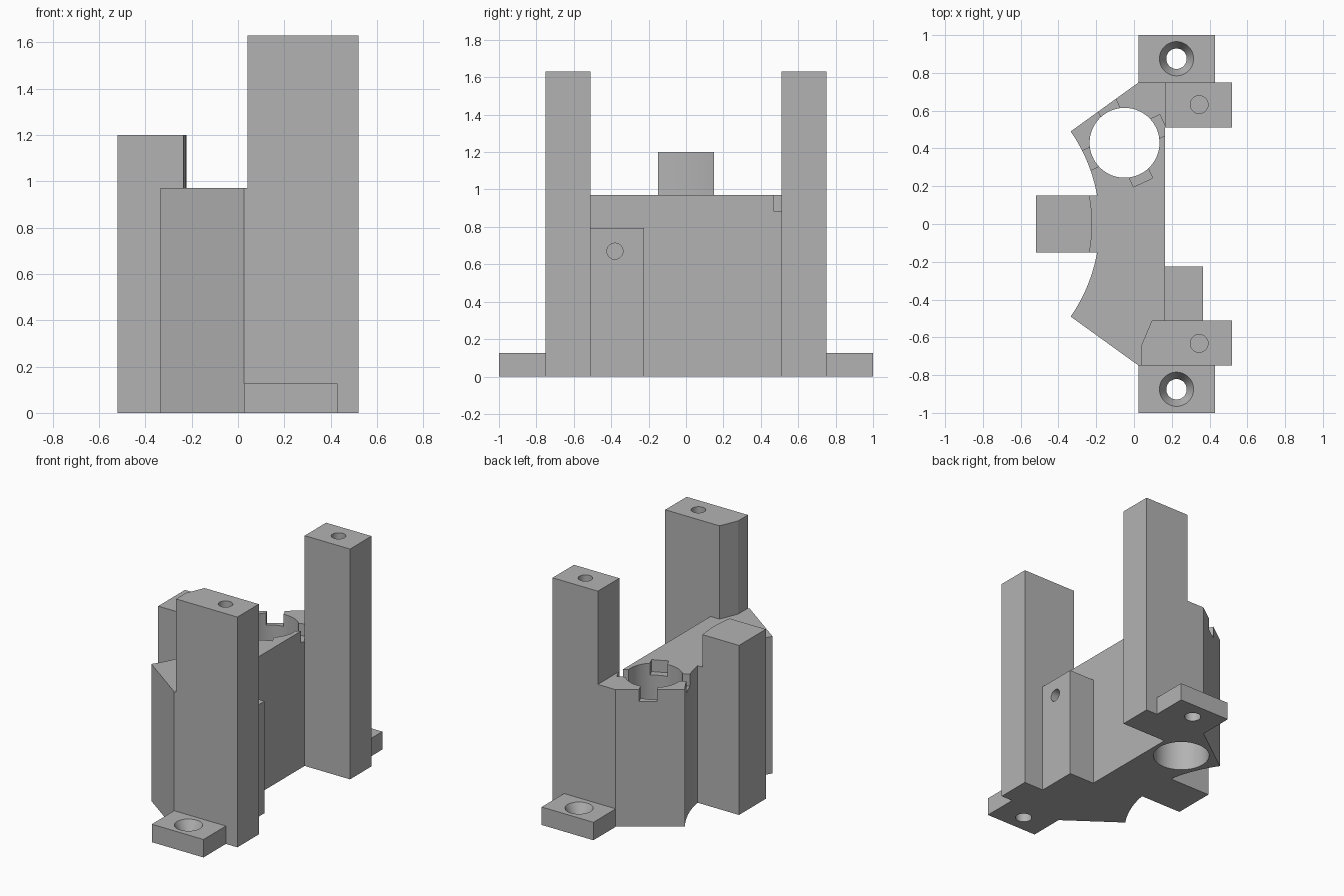
import bpy, bmesh, math
from mathutils import Matrix, Vector

cube = bpy.data.objects.get("Cube")
if cube:
    bpy.data.objects.remove(cube, do_unlink=True)

# Single plain grey material
grey = bpy.data.materials.new("plain grey")
grey.use_nodes = True
COLOUR = (0.45, 0.45, 0.45, 1)
grey.diffuse_color = COLOUR
grey.node_tree.nodes["Principled BSDF"].inputs["Base Color"].default_value = COLOUR


def make_object(name, bm):
    bmesh.ops.recalc_face_normals(bm, faces=bm.faces)
    mesh = bpy.data.meshes.new(name)
    bm.to_mesh(mesh)
    bm.free()
    obj = bpy.data.objects.new(name, mesh)
    mesh.materials.append(grey)
    bpy.context.collection.objects.link(obj)
    return obj


def prism(name, outline, bottom, top):
    """Extrude a plan outline from bottom to top."""
    bm = bmesh.new()
    face = bm.faces.new([bm.verts.new((x, y, bottom)) for x, y in outline])
    extruded = bmesh.ops.extrude_face_region(bm, geom=[face])["geom"]
    verts = [v for v in extruded if isinstance(v, bmesh.types.BMVert)]
    bmesh.ops.translate(bm, verts=verts, vec=(0, 0, top - bottom))
    return make_object(name, bm)


def block(name, x0, x1, y0, y1, z0, z1):
    return prism(name, [(x0, y0), (x1, y0), (x1, y1), (x0, y1)], z0, z1)


def cone_cutter(centre, low_radius, high_radius, depth, axis="Z"):
    bm = bmesh.new()
    turn = Matrix.Rotation(math.pi / 2, 4, "Y") if axis == "X" else Matrix()
    bmesh.ops.create_cone(bm, cap_ends=True, segments=64, radius1=low_radius,
                          radius2=high_radius, depth=depth,
                          matrix=Matrix.Translation(centre) @ turn)
    cutter = make_object("hole_cutter", bm)
    cutter.hide_render = True
    return cutter


def cut(obj, cutters):
    """Subtract each cutter from the part, then discard it."""
    bpy.context.view_layer.objects.active = obj
    for cutter in cutters:
        mod = obj.modifiers.new("cut", "BOOLEAN")
        mod.operation = "DIFFERENCE"
        mod.solver = "EXACT"
        mod.object = cutter
        bpy.ops.object.modifier_apply(modifier=mod.name)
        bpy.data.objects.remove(cutter, do_unlink=True)


def arc(radius, y0, y1, steps=16):
    """Points on a circle about the curved back recess axis."""
    ys = [y0 + (y1 - y0) * i / steps for i in range(steps + 1)]
    return [(-1.042 + math.sqrt(radius ** 2 - y * y), y) for y in ys]


parts = []

# Main body with concave flanks
outline = [(0.165, -0.75), (0.165, 0.75), (0.025, 0.75)]
outline += arc(0.86, 0.49, 0.15) + [(-0.3, 0.15), (-0.3, -0.15)]
outline += arc(0.86, -0.15, -0.49) + [(0.025, -0.75)]
body = prism("body", outline, 0, 0.97)

# Round bore with four keyed slots at its rim
bore = Vector((-0.05, 0.43, 0.5))
cutters = [cone_cutter(bore, 0.185, 0.185, 1.4)]
for quarter in range(4):
    slot = block("slot_cutter", 0.1, 0.232, -0.056, 0.056, 0.885, 1.1)
    turn = Matrix.Rotation(math.radians(25 + 90 * quarter), 4, "Z")
    slot.data.transform(Matrix.Translation((bore.x, bore.y, 0)) @ turn)
    slot.hide_render = True
    cutters.append(slot)
cut(body, cutters)
parts.append(body)

# Side tower with a curved inner face
parts.append(prism("side_tower", [(-0.52, 0.15), (-0.52, -0.15)]
                   + arc(0.82, -0.15, 0.15), 0, 1.2))

# Tall posts with blind screw holes
front_post = prism("front_post", [(0.52, -0.75), (0.52, -0.51), (0.095, -0.51),
                                  (0.04, -0.64), (0.04, -0.75)], 0, 1.63)
back_post = block("back_post", 0.165, 0.52, 0.51, 0.75, 0, 1.63)
for post, side in ((front_post, -1), (back_post, 1)):
    cut(post, [cone_cutter((0.345, 0.632 * side, 1.63), 0.047, 0.047, 0.6)])
    parts.append(post)

# Small side block with a blind hole
side_block = block("side_block", 0.165, 0.365, -0.51, -0.225, 0, 0.793)
cut(side_block, [cone_cutter((0.365, -0.38, 0.67), 0.043, 0.043, 0.3, "X")])
parts.append(side_block)

# Mounting lugs with countersunk holes
for name, side in (("front_lug", -1), ("back_lug", 1)):
    y0, y1 = sorted((0.75 * side, side))
    lug = block(name, 0.025, 0.43, y0, y1, 0, 0.127)
    y = 0.875 * side
    cut(lug, [cone_cutter((0.225, y, 0.06), 0.054, 0.054, 0.4),
              cone_cutter((0.225, y, 0.092), 0.054, 0.091, 0.072)])
    parts.append(lug)

# Smooth curved walls, keep crisp edges
bpy.ops.object.select_all(action="DESELECT")
for part in parts:
    part.select_set(True)
bpy.context.view_layer.objects.active = body
bpy.ops.object.shade_smooth_by_angle(angle=math.radians(20))
